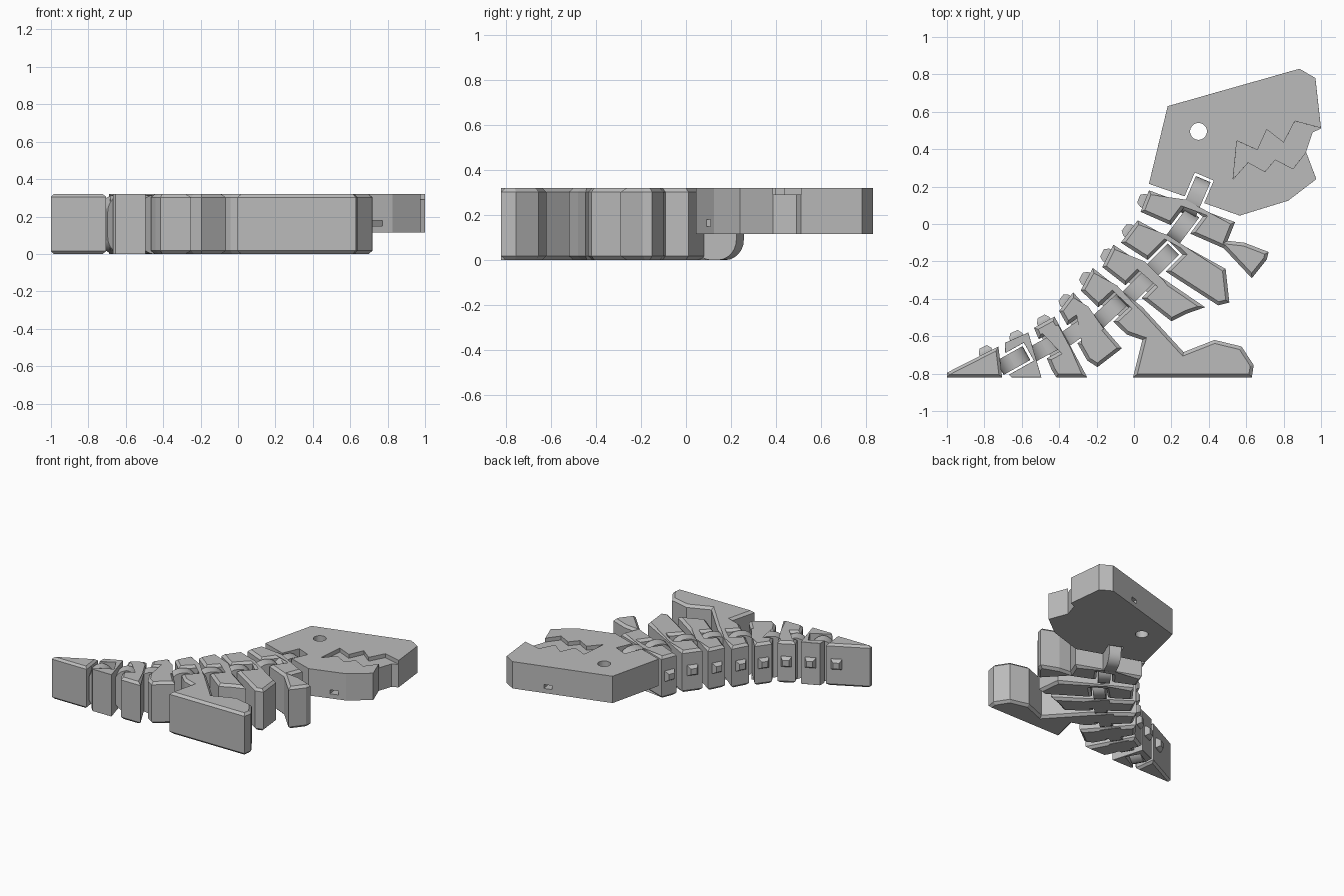
import bpy, bmesh, math
from mathutils import Vector

if "Cube" in bpy.data.objects:
    bpy.data.objects.remove(bpy.data.objects["Cube"])

GREY = (0.5, 0.5, 0.5, 1)
TOP, HEAD_BASE, CHAMFER = 0.32, 0.115, 0.018
mat = bpy.data.materials.new("plain grey")
mat.diffuse_color = GREY
mat.use_nodes = True
mat.node_tree.nodes["Principled BSDF"].inputs["Base Color"].default_value = GREY


def add(name, bm):
    bmesh.ops.recalc_face_normals(bm, faces=bm.faces)
    mesh = bpy.data.meshes.new(name)
    bm.to_mesh(mesh)
    bm.free()
    mesh.materials.append(mat)
    obj = bpy.data.objects.new(name, mesh)
    bpy.context.collection.objects.link(obj)
    return obj


def sweep(name, points, offset):
    """Solid made by pushing a flat outline along an offset."""
    bm = bmesh.new()
    face = bm.faces.new([bm.verts.new(p) for p in points])
    new = bmesh.ops.extrude_face_region(bm, geom=[face])["geom"]
    verts = [v for v in new if isinstance(v, bmesh.types.BMVert)]
    bmesh.ops.translate(bm, verts=verts, vec=offset)
    return add(name, bm)


def plate(name, outline, low, high):
    return sweep(name, [(x, y, low) for x, y in outline], (0, 0, high - low))


def bar(name, a, b, width, low, high):
    """Upright-sided bar running between two plan points."""
    a, b = Vector(a), Vector(b)
    d = (b - a).normalized()
    s = Vector((-d.y, d.x)) * width / 2
    return plate(name, [a + s, b + s, b - s, a - s], low, high)


def cut(obj, cutter):
    mod = obj.modifiers.new("cut", "BOOLEAN")
    mod.operation, mod.solver, mod.object = "DIFFERENCE", "EXACT", cutter
    deps = bpy.context.evaluated_depsgraph_get()
    mesh = bpy.data.meshes.new_from_object(obj.evaluated_get(deps))
    obj.modifiers.clear()
    obj.data = mesh
    bpy.data.objects.remove(cutter)


def chamfer(obj, levels):
    """Bevel the rims of the flat faces at the given heights."""
    bm = bmesh.new()
    bm.from_mesh(obj.data)
    rims = []
    for e in bm.edges:
        flat = sum(abs(f.normal.z) > 0.9 for f in e.link_faces)
        if flat == 1 and any(all(abs(v.co.z - z) < 1e-4 for v in e.verts) for z in levels):
            rims.append(e)
    bmesh.ops.bevel(bm, geom=rims, offset=CHAMFER, segments=1, affect="EDGES",
                    profile=0.5, clamp_overlap=True)
    bm.to_mesh(obj.data)
    bm.free()


def hinge(name, a, b):
    """Strap with rounded ends standing on the spine line."""
    a, b = Vector(a), Vector(b)
    d = (b - a).normalized()
    a = a - d * 0.02
    side = Vector((-d.y, d.x, 0)) * 0.085
    length, r, points = (b - a).length, 0.09, []
    height = TOP - 0.005
    for i, (u, z) in enumerate([(length - r, height - r), (r, height - r), (r, r), (length - r, r)]):
        for k in range(7):
            t = math.radians(90 * i + 15 * k)
            p = a + d * (u + r * math.cos(t))
            points.append(Vector((p.x, p.y, z + r * math.sin(t))) - side / 2)
    obj = sweep(name, points, side)
    bpy.context.view_layer.objects.active = obj
    obj.select_set(True)
    bpy.ops.object.shade_smooth_by_angle(angle=math.radians(35))
    obj.select_set(False)


def back_knob(name, start, end, t):
    """Small tapered block on the back edge of a segment."""
    start, end = Vector(start), Vector(end)
    mid, d = start.lerp(end, t), (end - start).normalized()
    out = Vector((-d.y, d.x))
    bm = bmesh.new()
    rings = []
    for depth, half in ((-0.02, 0.04), (0.012, 0.037), (0.035, 0.022)):
        ring = []
        for u, w in ((-1, -1), (1, -1), (1, 1), (-1, 1)):
            p = mid + out * depth + d * half * u
            ring.append(bm.verts.new((p.x, p.y, 0.17 + w * half)))
        rings.append(ring)
    for lo, hi in zip(rings, rings[1:]):
        for i in range(4):
            j = (i + 1) % 4
            bm.faces.new([lo[i], lo[j], hi[j], hi[i]])
    bm.faces.new(rings[0])
    bm.faces.new(rings[-1])
    add(name, bm)


# Outlines from neck to tail; the closing side of each is the back edge
segments = {
    "chest_with_arm": [(.08, .18), (.54, .01), (.5, -.09), (.59, -.1), (.72, -.15),
                       (.71, -.19), (.63, -.29), (.48, -.13), (.035, .065)],
    "upper_belly": [(.02, .02), (.49, -.24), (.51, -.42), (.45, -.435), (-.07, -.1)],
    "lower_belly": [(-.11, -.11), (.38, -.445), (.28, -.48), (.2, -.52), (-.17, -.23)],
    "hip_with_leg": [(-.22, -.235), (.045, -.445), (.265, -.685), (.43, -.62), (.575, -.655),
                     (.64, -.755), (.63, -.82), (-.005, -.82), (.045, -.62), (-.04, -.59),
                     (-.285, -.355)],
    "tail_base": [(-.325, -.365), (-.065, -.665), (-.195, -.765), (-.25, -.73), (-.4, -.465)],
    "tail_middle": [(-.425, -.495), (-.25, -.82), (-.415, -.82), (-.44, -.78), (-.535, -.555)],
    "tail_end": [(-.565, -.58), (-.495, -.82), (-.655, -.82), (-.685, -.79), (-.69, -.635)],
    "tail_tip": [(-.725, -.655), (-.705, -.82), (-1, -.82), (-1, -.795)],
}
head_outline = [(.18, .63), (.885, .83), (.97, .78), (1, .51), (.955, .49), (.92, .385),
                (.975, .24), (.825, .125), (.565, .045), (.08, .215)]
mouth_outline = [(1.03, .505), (.86, .55), (.8, .435), (.71, .505), (.66, .395), (.55, .445),
                 (.53, .24), (.61, .33), (.7, .28), (.755, .345), (.85, .295), (.925, .392),
                 (1.1, .45)]

# Head and body plates
head = plate("head", head_outline, HEAD_BASE, TOP)
bodies = [head] + [plate(n, o, 0, TOP) for n, o in segments.items()]

# Hinges, each sitting in a notch of the plate ahead of it
hinges = [((.295, .065), (.37, .24)), ((.21, -.08), (.315, .06)), ((.085, -.26), (.21, -.135)),
          ((-.045, -.405), (.085, -.275)), ((-.195, -.525), (-.065, -.405)),
          ((-.38, -.625), (-.23, -.52)), ((-.53, -.69), (-.4, -.62)), ((-.7, -.76), (-.575, -.69))]
for i, (a, b) in enumerate(hinges):
    d = (Vector(b) - Vector(a)).normalized()
    cut(bodies[i], bar("notch", a, Vector(b) + d * 0.015, 0.11, -0.1, 0.5))
    hinge(f"hinge_{i + 1}", a, b)

# Recessed mouth, chamfered rims, then eye hole and cord channel
cut(head, plate("mouth_cutter", mouth_outline, TOP - 0.03, 0.5))
chamfer(head, [TOP])
for body in bodies[1:]:
    chamfer(body, [0, TOP])
eye = [(.345 + .045 * math.cos(math.tau * k / 32), .495 + .045 * math.sin(math.tau * k / 32))
       for k in range(32)]
cut(head, plate("eye_cutter", eye, 0, 0.5))
cut(head, bar("cord_cutter", (.76, .0), (.62, .85), 0.06, 0.15, 0.18))

# Knobs along the back
for name, outline in segments.items():
    back_knob(name + "_knob", outline[-1], outline[0], 0.76 if name == "tail_tip" else 0.5)
